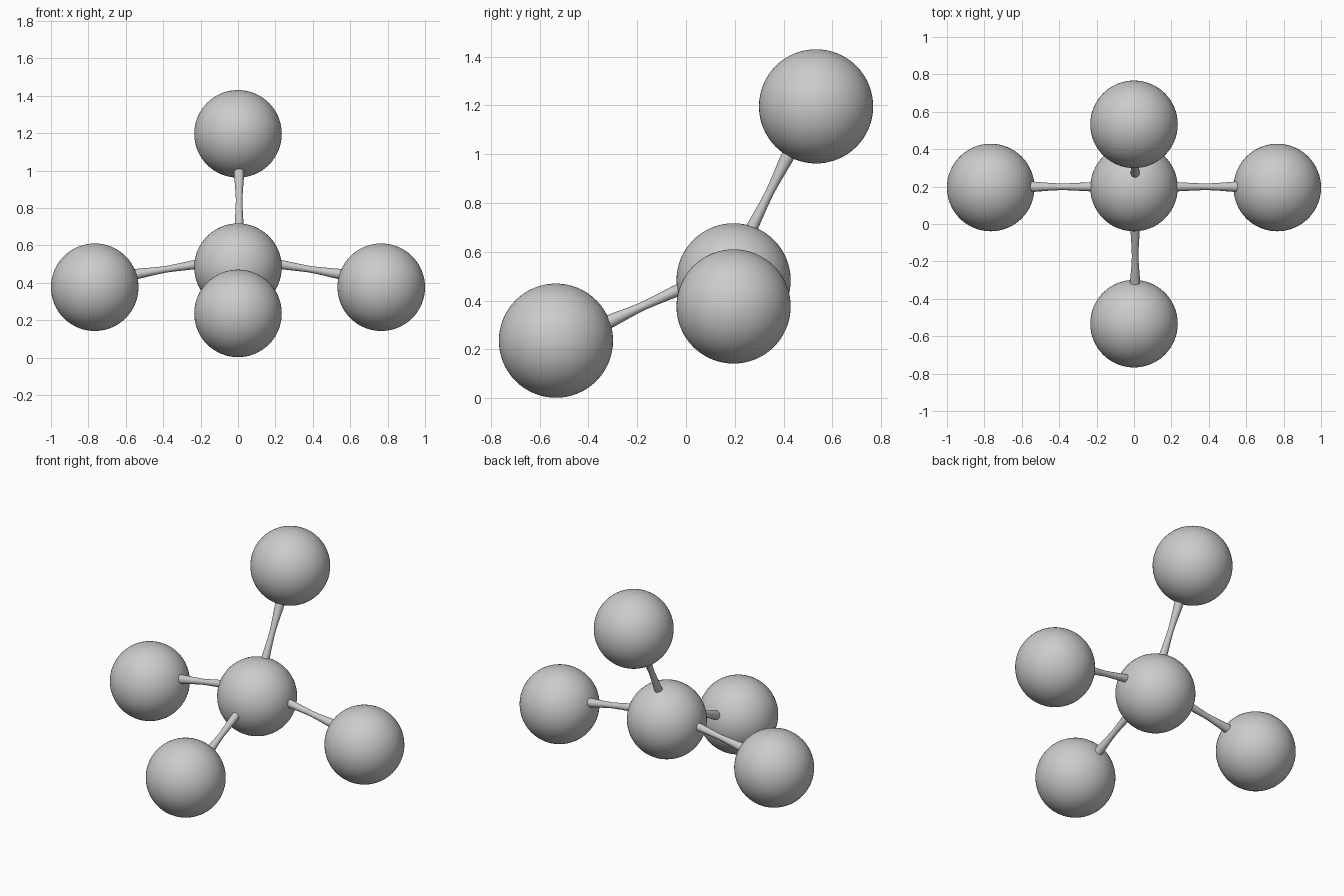
import bpy, bmesh
from mathutils import Vector

if "Cube" in bpy.data.objects:
    bpy.data.objects.remove(bpy.data.objects["Cube"])

R = 0.234  # atom radius


def finish(name, bm):
    mesh = bpy.data.meshes.new(name)
    bm.to_mesh(mesh)
    bm.free()
    obj = bpy.data.objects.new(name, mesh)
    bpy.context.collection.objects.link(obj)
    bpy.ops.object.select_all(action='DESELECT')
    obj.select_set(True)
    bpy.context.view_layer.objects.active = obj
    bpy.ops.object.shade_smooth_by_angle(angle=0.7)
    return obj


def ball(name, center):
    bm = bmesh.new()
    bmesh.ops.create_uvsphere(bm, u_segments=64, v_segments=32, radius=R)
    bmesh.ops.translate(bm, verts=bm.verts, vec=center)
    finish(name, bm)


def rod(name, inner, outer, sides=16):
    """Waisted rod through two surface points, sunk a little into both balls."""
    a, b = Vector(inner), Vector(outer)
    d = (b - a).normalized()
    a, b = a - d * 0.05, b + d * 0.05
    profile = [(0, 0.025), (0.15, 0.024), (0.35, 0.0195), (0.5, 0.0175),
               (0.65, 0.0205), (0.85, 0.027), (1, 0.028)]
    bm = bmesh.new()
    q = d.to_track_quat('Z', 'Y')
    rings = []
    for t, r in profile:
        ring = bmesh.ops.create_circle(bm, segments=sides, radius=r)["verts"]
        for v in ring:
            v.co = q @ v.co + a.lerp(b, t)
        rings.append(ring)
    for lo, hi in zip(rings, rings[1:]):
        for i in range(sides):
            j = (i + 1) % sides
            bm.faces.new((lo[i], lo[j], hi[j], hi[i]))
    bm.faces.new(rings[0])
    bm.faces.new(rings[-1])
    bmesh.ops.recalc_face_normals(bm, faces=bm.faces)
    finish(name, bm)


# Central ball with the upper and front neighbours
ball("center_ball", (0, 0.195, 0.483))
ball("top_ball", (0, 0.533, 1.196))
ball("front_ball", (0, -0.533, 0.236))
rod("top_rod", (0.006, 0.268, 0.694), (0.006, 0.416, 0.99))
rod("front_rod", (0.006, -0.04, 0.44), (0.006, -0.31, 0.316))

# Mirrored side balls and rods
for side, s in (("right", 1), ("left", -1)):
    ball(side + "_ball", (s * 0.766, 0.195, 0.376))
    rod(side + "_rod", (s * 0.23, 0.199, 0.497), (s * 0.545, 0.199, 0.446))
